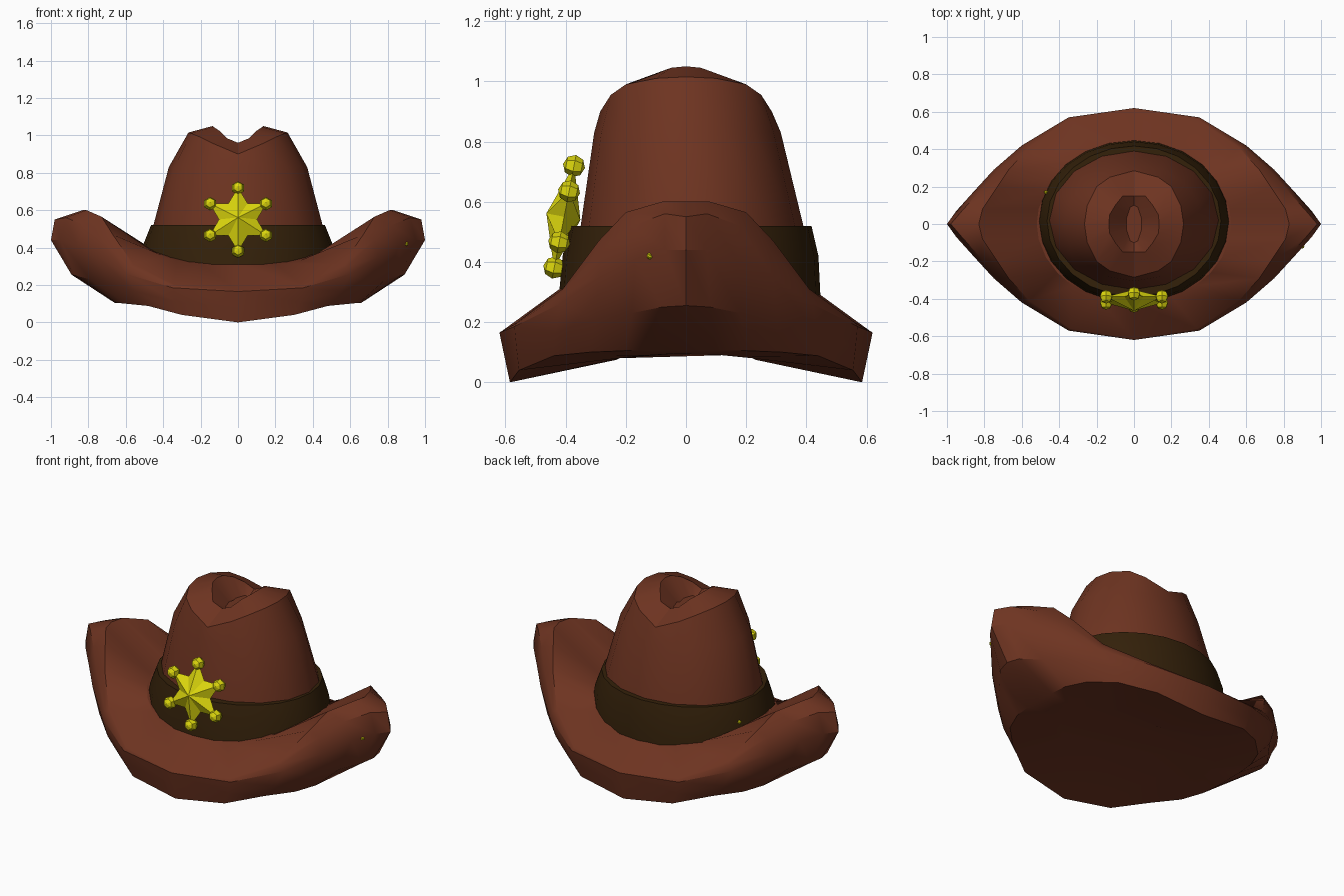
import bpy, bmesh, math
from mathutils import Matrix, Vector

cube = bpy.data.objects.get("Cube")
if cube:
    bpy.data.objects.remove(cube, do_unlink=True)


def material(name, color):
    m = bpy.data.materials.new(name)
    m.use_nodes = True
    m.diffuse_color = color
    m.node_tree.nodes["Principled BSDF"].inputs["Base Color"].default_value = color
    return m


brown = material("brown felt", (0.155, 0.034, 0.015, 1))
dark = material("dark leather", (0.034, 0.015, 0.003, 1))
gold = material("yellow metal", (0.72, 0.68, 0.004, 1))


def finish(bm, name, mat, smooth=None):
    bmesh.ops.remove_doubles(bm, verts=bm.verts[:], dist=0.0005)
    bmesh.ops.recalc_face_normals(bm, faces=bm.faces[:])
    mesh = bpy.data.meshes.new(name)
    bm.to_mesh(mesh)
    bm.free()
    mesh.materials.append(mat)
    obj = bpy.data.objects.new(name, mesh)
    bpy.context.collection.objects.link(obj)
    if smooth:
        bpy.ops.object.select_all(action='DESELECT')
        obj.select_set(True)
        bpy.context.view_layer.objects.active = obj
        bpy.ops.object.shade_smooth_by_angle(angle=math.radians(smooth))


def full_ring(quarter):
    """Mirror a quarter, running from the y axis to the x axis, into a loop."""
    half = quarter + [(x, -y, z) for x, y, z in quarter[-2::-1]]
    return half + [(-x, y, z) for x, y, z in half[-2:0:-1]]


def oval(rx, ry, z, steps=4, cy=0.0):
    ring = [(rx * math.sin(t), ry * math.cos(t), z)
            for t in (i * math.pi / 2 / steps for i in range(steps + 1))]
    return [(x, y + cy, z) for x, y, z in full_ring(ring)]


def loft(rings, capped=True):
    """Skin the loops in order; cap the two ends or join them into a tube."""
    bm = bmesh.new()
    loops = [[bm.verts.new(p) for p in r] for r in rings]
    pairs = list(zip(loops, loops[1:]))
    if not capped:
        pairs.append((loops[-1], loops[0]))
    for a, b in pairs:
        n = len(a)
        for i in range(n):
            j = (i + 1) % n
            bm.faces.new((a[i], a[j], b[j], b[i]))
    if capped:
        bm.faces.new(loops[0])
        bm.faces.new(loops[-1])
    return bm


# Brim: underside, lower edge, hull-shaped wall, rolled ridge, crown seat
under = [(0, .23, .075), (.3, .22, .08), (.4, .18, .085), (.47, .12, .09),
         (.5, .08, .095), (.5, .04, .095), (.5, 0, .095)]
lower = [(0, .585, 0), (.3, .555, .04), (.48, .44, .088), (.6, .32, .1),
         (.65, .2, .105), (.66, .1, .105), (.66, 0, .105)]
wall = [(0, .602, .08), (.33, .563, .11), (.55, .435, .165), (.7, .3, .21),
        (.79, .18, .23), (.87, .08, .25), (.89, 0, .255)]
outer = [(0, .62, .165), (.35, .57, .185), (.6, .42, .26), (.75, .29, .35),
         (.86, .17, .41), (.95, .07, .44), (1, 0, .44)]
roll = [(0, .618, .167), (.345, .565, .195), (.58, .415, .295), (.73, .28, .44),
        (.82, .18, .52), (.92, .07, .56), (.98, 0, .55)]
ridge = [(0, .615, .168), (.34, .56, .2), (.56, .41, .31), (.67, .29, .47),
         (.73, .2, .565), (.81, .08, .6), (.83, 0, .6)]
seat = [(0, .42, .31), (.2, .39, .315), (.33, .33, .33), (.41, .26, .36),
        (.47, .18, .39), (.51, .08, .41), (.52, 0, .41)]
finish(loft([full_ring(q) for q in (under, lower, wall, outer, roll, ridge, seat)]),
       "brim", brown, 32)

# Crown: tapered wall, twin top ridges and a pinched valley between them
shoulder = [(0, .285, .9), (.13, .25, .955), (.2, .2, .99), (.25, .1, 1.01), (.265, 0, 1.015)]
crest = [(0, .15, .96), (.06, .15, .985), (.1, .1, 1.025), (.13, .05, 1.045), (.135, 0, 1.05)]
valley = [(0, .1, .93), (.02, .09, .94), (.03, .06, .94), (.04, .03, .94), (.04, 0, .93)]
finish(loft([oval(.48, .395, .3, cy=.02), oval(.452, .37, .52, cy=.02),
             oval(.37, .31, .83, cy=.005)]
            + [full_ring(q) for q in (shoulder, crest, valley)]),
       "crown", brown, 32)

# Hat band wrapped round the base of the crown
finish(loft([oval(.525, .435, .28, 6, .012), oval(.505, .425, .42, 6, .015),
             oval(.465, .402, .52, 6, .015), oval(.43, .36, .52, 6, .015),
             oval(.43, .36, .28, 6, .015)], capped=False),
       "hat_band", dark, 32)

# Star badge, leaning back with the crown
lean = Matrix.Translation((0, -.405, .55)) @ Matrix.Rotation(math.radians(-11), 4, 'X')
bm = bmesh.new()
rim = []
for i in range(12):
    a = i * math.pi / 6
    r = .175 if i % 2 == 0 else .102
    rim.append(bm.verts.new(lean @ Vector((r * math.sin(a), 0, r * math.cos(a)))))
for depth in (-.06, .055):
    peak = bm.verts.new(lean @ Vector((0, depth, 0)))
    for i in range(12):
        bm.faces.new((rim[i], rim[(i + 1) % 12], peak))
finish(bm, "star_badge", gold)

# Faceted knobs on the star tips
bm = bmesh.new()
for i in range(6):
    a = i * math.pi / 3
    place = (lean @ Matrix.Translation((.172 * math.sin(a), 0, .172 * math.cos(a)))
             @ Matrix.Rotation(a, 4, 'Y') @ Matrix.Rotation(math.pi / 2, 4, 'X'))
    bmesh.ops.create_uvsphere(bm, u_segments=6, v_segments=4, radius=.037, matrix=place)
finish(bm, "star_knobs", gold)

# Tiny studs on the brim side and the band
bm = bmesh.new()
for spot in ((.9, -.12, .42), (-.47, .17, .42)):
    bmesh.ops.create_icosphere(bm, subdivisions=1, radius=.012,
                               matrix=Matrix.Translation(spot))
finish(bm, "studs", gold)
